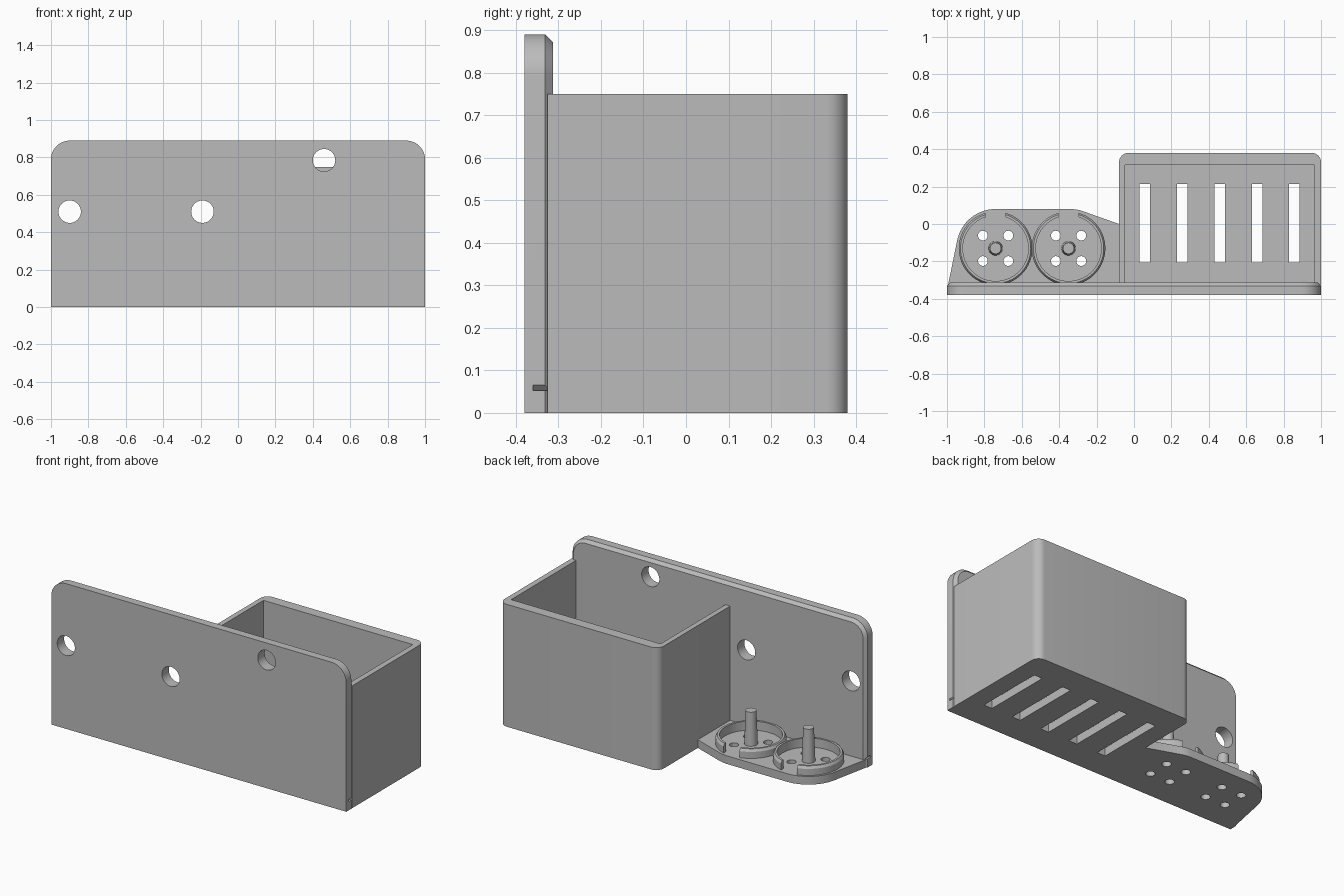
import bpy, bmesh, math
from mathutils import Vector

cube = bpy.data.objects.get("Cube")
if cube:
    bpy.data.objects.remove(cube, do_unlink=True)

grey = bpy.data.materials.new("plain grey")
grey.use_nodes = True
GREY = (0.5, 0.5, 0.5, 1)
grey.diffuse_color = GREY
grey.node_tree.nodes["Principled BSDF"].inputs["Base Color"].default_value = GREY


def make(name, bm):
    bmesh.ops.recalc_face_normals(bm, faces=bm.faces)
    mesh = bpy.data.meshes.new(name)
    bm.to_mesh(mesh)
    bm.free()
    mesh.materials.append(grey)
    ob = bpy.data.objects.new(name, mesh)
    bpy.context.collection.objects.link(ob)
    return ob


def prism(name, points, depth):
    """Extrude a closed outline of 3D points along a vector."""
    bm = bmesh.new()
    face = bm.faces.new([bm.verts.new(p) for p in points])
    new = bmesh.ops.extrude_face_region(bm, geom=[face])["geom"]
    bmesh.ops.translate(bm, vec=depth,
                        verts=[v for v in new if isinstance(v, bmesh.types.BMVert)])
    return make(name, bm)


def box(name, x0, x1, y0, y1, z0, z1):
    return prism(name, [(x0, y0, z0), (x1, y0, z0), (x1, y1, z0), (x0, y1, z0)],
                 (0, 0, z1 - z0))


def circle(cx, cy, r, n=48):
    return [(cx + r * math.cos(i * math.tau / n), cy + r * math.sin(i * math.tau / n))
            for i in range(n)]


def arc(cx, cy, r, a0, a1, n=10):
    angles = [math.radians(a0 + (a1 - a0) * i / n) for i in range(n + 1)]
    return [(cx + r * math.cos(a), cy + r * math.sin(a)) for a in angles]


def lathe(name, profile, cx, cy, n=64):
    """Turn a closed (radius, height) profile about a vertical axis."""
    bm = bmesh.new()
    rings = [[bm.verts.new((x, y, z)) for x, y in circle(cx, cy, r, n)] for r, z in profile]
    for a, b in zip(rings, rings[1:] + rings[:1]):
        for i in range(n):
            j = (i + 1) % n
            bm.faces.new((a[i], a[j], b[j], b[i]))
    return make(name, bm)


def apply_modifiers(ob):
    graph = bpy.context.evaluated_depsgraph_get()
    mesh = bpy.data.meshes.new_from_object(ob.evaluated_get(graph))
    ob.modifiers.clear()
    ob.data = mesh


def cut(ob, cutters):
    for c in cutters:
        mod = ob.modifiers.new("cut", "BOOLEAN")
        mod.object, mod.operation, mod.solver = c, "DIFFERENCE", "EXACT"
    apply_modifiers(ob)
    for c in cutters:
        bpy.data.objects.remove(c, do_unlink=True)


def bevel_edges(ob, width, segments, rule):
    bm = bmesh.new()
    bm.from_mesh(ob.data)
    edges = [e for e in bm.edges if rule(*[v.co for v in e.verts])]
    bmesh.ops.bevel(bm, geom=edges, offset=width, segments=segments,
                    profile=0.5, affect="EDGES")
    bm.to_mesh(ob.data)
    bm.free()


FRONT, WALL, BASE = -0.38, -0.313, 0.05

# Upright mounting plate with rounded top corners and a chamfered rear rim
outline = [(-1, 0), (1, 0)] + arc(0.9, 0.79, 0.1, 0, 90) + arc(-0.9, 0.79, 0.1, 90, 180)
plate = prism("mounting_plate", [(x, FRONT, z) for x, z in outline], (0, WALL - FRONT, 0))
bevel_edges(plate, 0.018, 1, lambda a, b: min(a.y, b.y) > WALL - 0.001
            and max(a.z, b.z) > 0.01)

# Screw holes and small notches at the foot of the plate
cutters = [prism("screw_hole", [(x, -0.5, z) for x, z in circle(cx, cz, 0.06)], (0, 0.3, 0))
           for cx, cz in ((-0.9, 0.51), (-0.19, 0.51), (0.46, 0.785))]
for s in (-1, 1):
    cutters.append(prism("notch", [(s * 0.988, -0.36, 0.053), (s * 1.02, -0.36, 0.053),
                                   (s * 1.02, -0.36, 0.085)], (0, 0.06, 0)))
cut(plate, cutters)

# Open storage bin with slotted floor
storage = box("storage_bin", -0.08, 1, -0.325, 0.38, 0, 0.75)
bevel_edges(storage, 0.05, 8, lambda a, b: a.y > 0.3 and b.y > 0.3 and abs(a.z - b.z) > 0.5)
cutters = [box("bin_cavity", -0.048, 0.965, -0.4, 0.315, BASE, 1)]
for i in range(5):
    x = 0.058 + 0.2 * i
    cutters.append(box("floor_slot", x - 0.028, x + 0.028, -0.207, 0.215, -0.1, 0.2))
cut(storage, cutters)

# Low shelf beside the bin
shelf_outline = ([(-0.06, -0.33), (-0.06, 0.0), (-0.08, 0.0)]
                 + arc(-0.34, -0.12, 0.2, 72, 90, 4)
                 + arc(-0.74, -0.13, 0.21, 90, 166, 14) + [(-0.995, -0.33)])
shelf = prism("shelf", [(x, y, 0) for x, y in shelf_outline], (0, 0, BASE))
cups = (-0.74, -0.35)
CY = -0.13
cutters = [prism("drain_hole", [(x, y, -0.1) for x, y in
                                circle(cx + sx * 0.068, CY + sy * 0.068, 0.026, 32)], (0, 0, 0.3))
           for cx in cups for sx in (-1, 1) for sy in (-1, 1)]
cut(shelf, cutters)

# Round cups with an opening at the rear, each with a tapered peg
for side, cx in zip(("right", "left"), cups):
    ring = lathe(side + "_cup_rim", [(0.175, BASE - 0.01), (0.197, BASE - 0.01), (0.197, 0.09),
                                     (0.188, 0.105), (0.175, 0.105)], cx, CY)
    cut(ring, [box("rim_gap", cx - 0.053, cx + 0.053, CY, 0.2, BASE, 0.2),
               box("rim_trim", cx - 0.3, cx + 0.3, -0.5, WALL, 0, 0.2)])
    bm = bmesh.new()
    bmesh.ops.create_cone(bm, cap_ends=True, segments=32, radius1=0.038, radius2=0.03,
                          depth=0.21)
    bmesh.ops.translate(bm, verts=bm.verts, vec=Vector((cx, CY, BASE + 0.1)))
    make(side + "_peg", bm)

# Smooth the curved faces, keep corners crisp
bpy.ops.object.select_all(action="DESELECT")
for ob in bpy.context.collection.objects:
    if ob.type == "MESH":
        ob.select_set(True)
        bpy.context.view_layer.objects.active = ob
bpy.ops.object.shade_smooth_by_angle(angle=math.radians(30))
